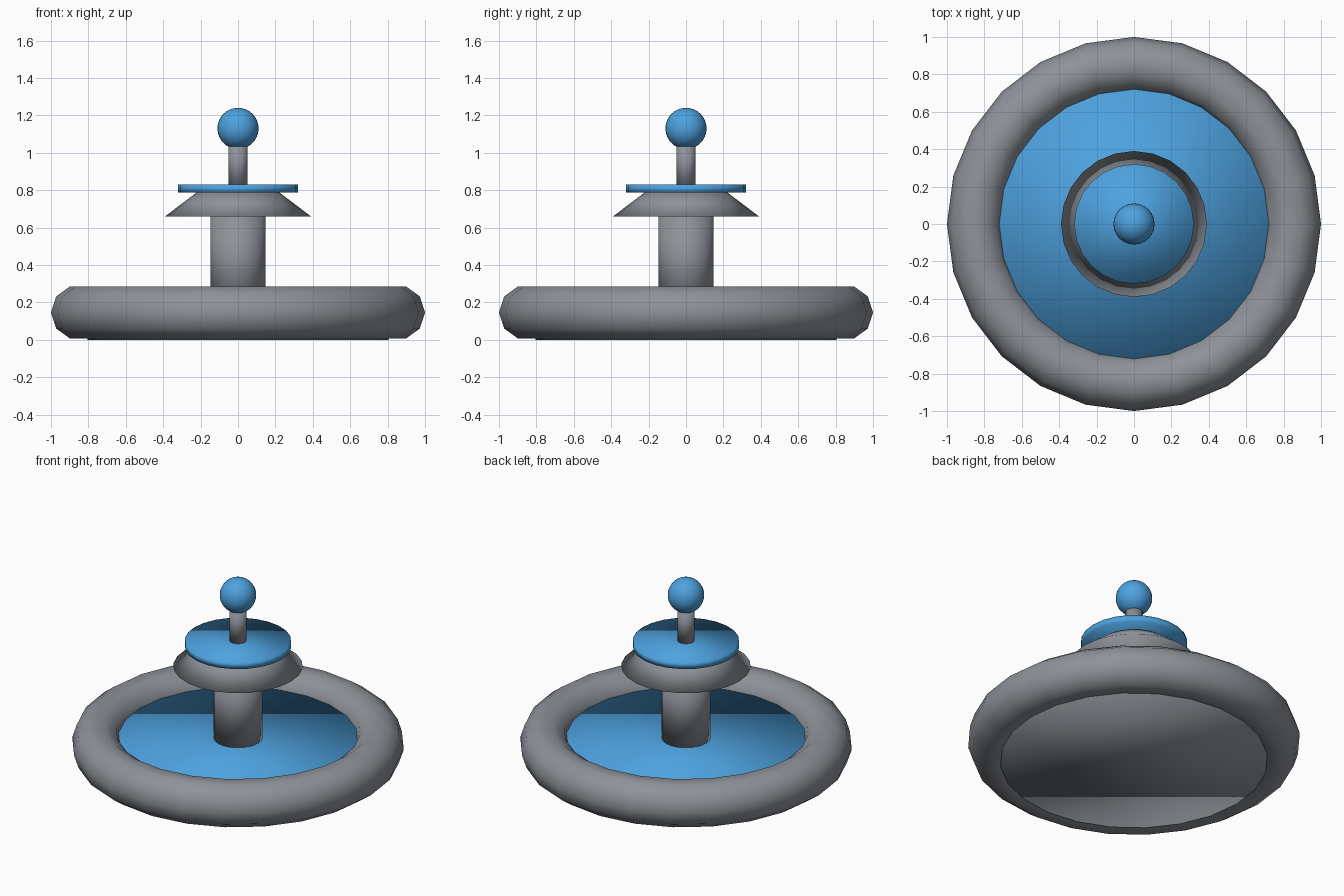
import bpy

cube = bpy.data.objects.get("Cube")
if cube:
    bpy.data.objects.remove(cube, do_unlink=True)

SIDES = 24


def make_material(name, rgb):
    mat = bpy.data.materials.new(name)
    mat.use_nodes = True
    color = (*rgb, 1.0)
    mat.diffuse_color = color
    mat.node_tree.nodes["Principled BSDF"].inputs["Base Color"].default_value = color
    return mat


stone = make_material("stone_grey", (0.27, 0.29, 0.32))
water = make_material("water_blue", (0.075, 0.36, 0.74))


def finish(name, mat):
    """Name, colour and smooth the object just added."""
    obj = bpy.context.object
    obj.name = name
    obj.data.name = name
    obj.data.materials.append(mat)
    bpy.ops.object.shade_smooth()
    return obj


def frustum(name, mat, bottom, top, r_bottom, r_top=None):
    """Capped round solid between two heights."""
    bpy.ops.mesh.primitive_cone_add(
        vertices=SIDES, radius1=r_bottom,
        radius2=r_bottom if r_top is None else r_top,
        depth=top - bottom, location=(0, 0, (bottom + top) / 2))
    return finish(name, mat)


# Rounded basin rim
bpy.ops.mesh.primitive_torus_add(
    major_segments=SIDES, minor_segments=10,
    major_radius=0.854, minor_radius=0.146, location=(0, 0, 0.146))
finish("basin_rim", stone)

# Basin floor and the water lying on it
frustum("basin_floor", stone, 0.0, 0.14, 0.804)
frustum("basin_water", water, 0.14, 0.185, 0.78)

# Central pillar, flared bowl and its water disc
frustum("pillar", stone, 0.18, 0.67, 0.147)
frustum("upper_bowl", stone, 0.66, 0.80, 0.39, 0.205)
frustum("upper_water", water, 0.787, 0.83, 0.32)

# Spout with a ball of water on top
frustum("spout", stone, 0.82, 1.06, 0.052)
bpy.ops.mesh.primitive_uv_sphere_add(
    segments=SIDES, ring_count=16, radius=0.11, location=(0, 0, 1.13))
finish("water_ball", water)
